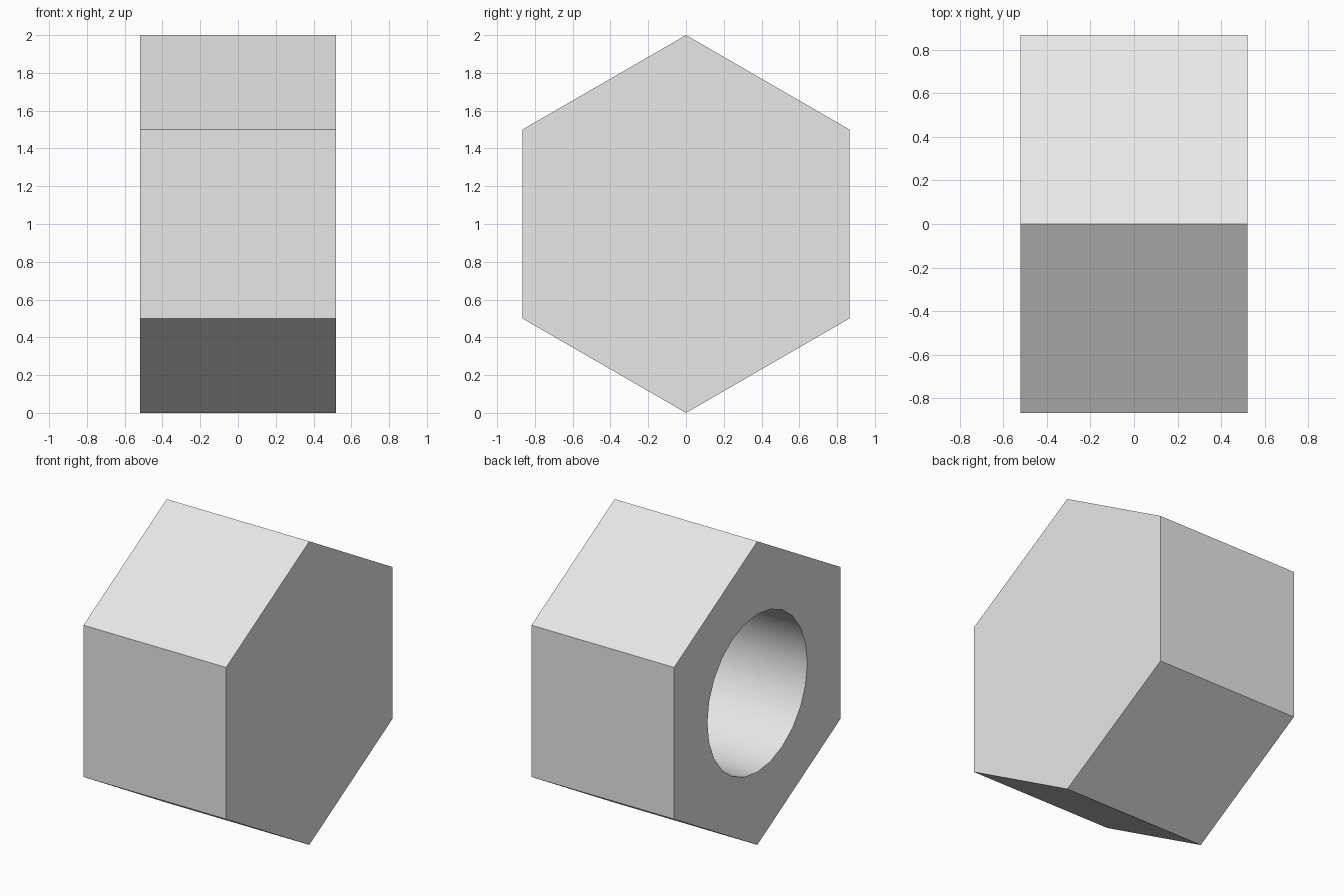
import bpy
import bmesh
from math import cos, sin, pi, radians

if "Cube" in bpy.data.objects:
    bpy.data.objects.remove(bpy.data.objects["Cube"], do_unlink=True)

HALF_WIDTH = 0.52
BORE_RADIUS = 0.52
BORE_DEPTH = 0.83


def make_material(name, colour):
    mat = bpy.data.materials.new(name)
    mat.use_nodes = True
    mat.diffuse_color = colour
    mat.node_tree.nodes["Principled BSDF"].inputs["Base Color"].default_value = colour
    return mat


def prism(name, sides, radius, x_start, x_end, mat):
    """Regular prism along x with one corner pointing up."""
    bm = bmesh.new()
    angles = [pi / 2 + 2 * pi * i / sides for i in range(sides)]
    ring = [bm.verts.new((x_start, radius * cos(a), 1 + radius * sin(a))) for a in angles]
    cap = bm.faces.new(ring)
    grown = bmesh.ops.extrude_face_region(bm, geom=[cap], use_keep_orig=True)["geom"]
    moved = [v for v in grown if isinstance(v, bmesh.types.BMVert)]
    bmesh.ops.translate(bm, verts=moved, vec=(x_end - x_start, 0, 0))
    bmesh.ops.recalc_face_normals(bm, faces=bm.faces)
    mesh = bpy.data.meshes.new(name)
    bm.to_mesh(mesh)
    bm.free()
    mesh.materials.append(mat)
    obj = bpy.data.objects.new(name, mesh)
    bpy.context.collection.objects.link(obj)
    return obj


grey = make_material("light grey", (0.8, 0.8, 0.8, 1))

# Hexagonal body
body = prism("hex_body", 6, 1, -HALF_WIDTH, HALF_WIDTH, grey)

# Round blind bore, open on the -x side
cutter = prism("bore_cutter", 24, BORE_RADIUS, -HALF_WIDTH - 0.2,
               -HALF_WIDTH + BORE_DEPTH, grey)
cutter.hide_render = True
bore = body.modifiers.new("bore", 'BOOLEAN')
bore.operation = 'DIFFERENCE'
bore.solver = 'EXACT'
bore.object = cutter

bpy.ops.object.select_all(action='DESELECT')
body.select_set(True)
bpy.context.view_layer.objects.active = body
bpy.ops.object.modifier_apply(modifier=bore.name)
bpy.data.objects.remove(cutter, do_unlink=True)

# Smooth bore wall, crisp body edges
bpy.ops.object.shade_smooth_by_angle(angle=radians(30))
